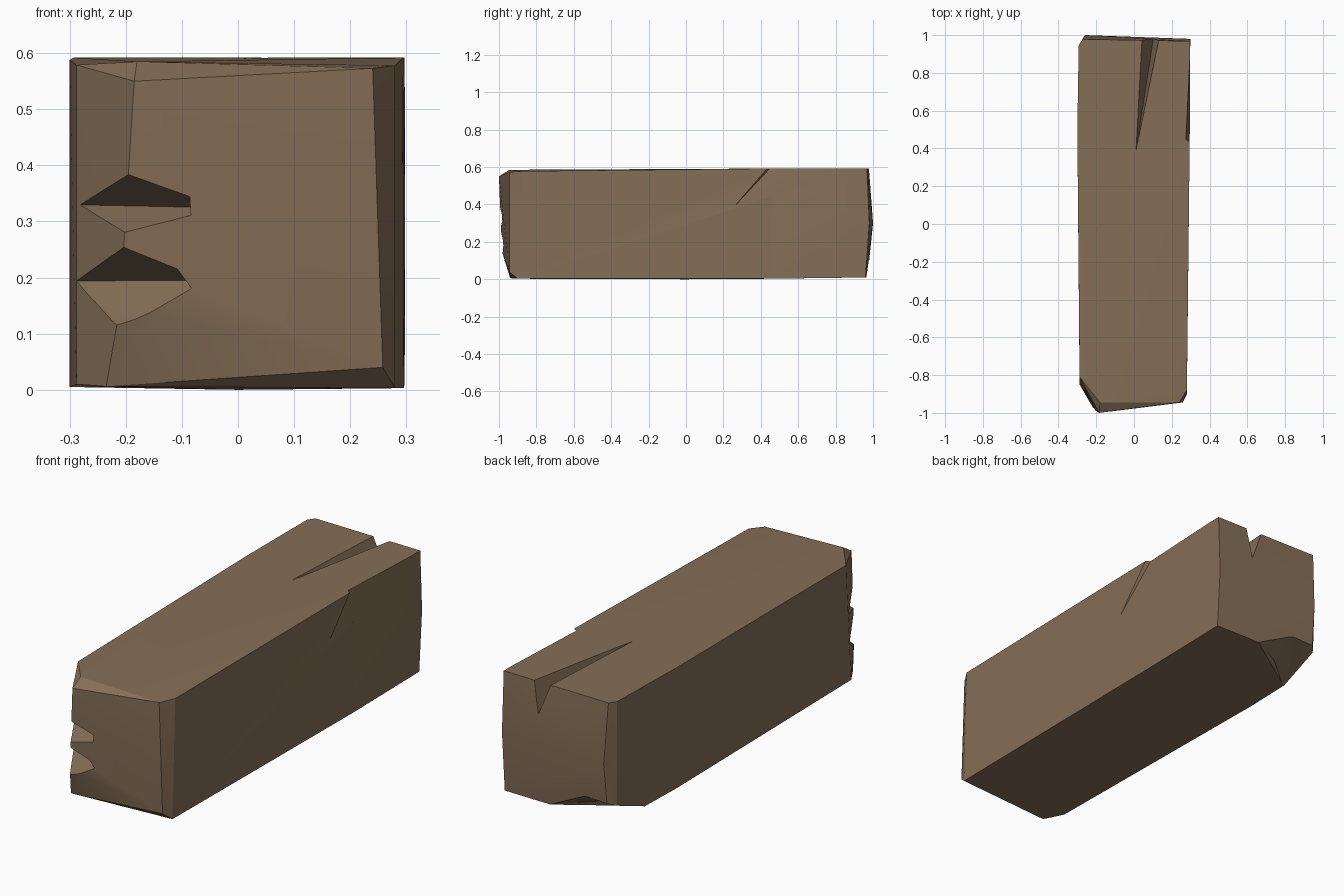
import bpy, bmesh, math

wood = bpy.data.materials.new("weathered brown wood")
wood.diffuse_color = (0.235, 0.158, 0.095, 1)


def hull(name, pts):
    """Convex solid around a few corner points."""
    bm = bmesh.new()
    vs = [bm.verts.new(p) for p in pts]
    r = bmesh.ops.convex_hull(bm, input=vs)
    junk = {g for g in r["geom_interior"] + r["geom_unused"]
            if isinstance(g, bmesh.types.BMVert)}
    if junk:
        bmesh.ops.delete(bm, geom=list(junk), context='VERTS')
    bmesh.ops.recalc_face_normals(bm, faces=bm.faces[:])
    me = bpy.data.meshes.new(name)
    bm.to_mesh(me)
    bm.free()
    ob = bpy.data.objects.new(name, me)
    bpy.context.collection.objects.link(ob)
    me.materials.append(wood)
    return ob


# Beam: chipped front end, slightly wider middle, bulging back end
beam = hull("wooden_beam", [
    (-0.185, -1.0, 0.55), (-0.18, -0.945, 0.585), (-0.21, -0.985, 0.15),
    (-0.235, -0.94, 0.006), (0.24, -0.945, 0.573), (0.258, -0.945, 0.04),
    (0.28, -0.90, 0.003), (0.28, -0.88, 0.578),
    (-0.288, -0.81, 0.579), (-0.288, -0.85, 0.01),
    (-0.30, 0.5, 0.588), (-0.30, 0.5, 0.005),
    (0.295, 0.45, 0.592), (0.295, 0.45, 0.003), (0, 0, 0),
    (-0.293, 0.945, 0.592), (-0.293, 0.945, 0.01),
    (-0.27, 0.978, 0.592), (-0.26, 1.0, 0.30), (-0.265, 0.97, 0.01),
    (0.297, 0.968, 0.592), (0.298, 0.98, 0.30), (0.297, 0.96, 0.01),
])

# Cutters for splits, notches and broken corner
cutters = [
    hull("upper_front_notch", [
        (-0.30, -0.83, 0.33), (-0.055, -0.965, 0.325), (-0.195, -0.95, 0.335),
        (-0.195, -1.05, 0.413), (-0.198, -1.05, 0.255)]),
    hull("lower_front_notch", [
        (-0.30, -0.83, 0.194), (-0.075, -0.965, 0.195), (-0.203, -0.955, 0.197),
        (-0.197, -1.02, 0.27), (-0.21, -1.05, 0.06), (-0.13, -1.05, 0.09)]),
    hull("top_split", [
        (0.01, 0.385, 0.592), (0.02, 1.05, 0.66), (0.16, 1.05, 0.66),
        (0.113, 1.05, 0.42), (0.01, 0.385, 0.66)]),
    hull("side_split", [
        (0.293, 0.25, 0.38), (0.274, 0.455, 0.60), (0.30, 0.99, 0.60),
        (0.34, 0.25, 0.38), (0.34, 0.41, 0.60), (0.34, 0.99, 0.60)]),
    hull("broken_back_corner", [
        (0.14, 1.02, 0.0), (-0.13, 1.02, 0.125), (-0.32, 0.99, 0.105),
        (-0.31, 0.72, 0.0), (-0.14, 0.85, 0.035), (0.14, 1.02, -0.1),
        (-0.32, 1.02, -0.1), (-0.32, 0.72, -0.1)]),
]
for c in cutters:
    m = beam.modifiers.new(c.name, 'BOOLEAN')
    m.operation = 'DIFFERENCE'
    m.solver = 'EXACT'
    m.object = c

# Bake the cuts and remove the cutters
dg = bpy.context.evaluated_depsgraph_get()
me = bpy.data.meshes.new_from_object(beam.evaluated_get(dg))
beam.modifiers.clear()
beam.data = me
for c in cutters:
    bpy.data.objects.remove(c)

bpy.ops.object.select_all(action='DESELECT')
beam.select_set(True)
bpy.context.view_layer.objects.active = beam
bpy.ops.object.shade_smooth_by_angle(angle=math.radians(20))
